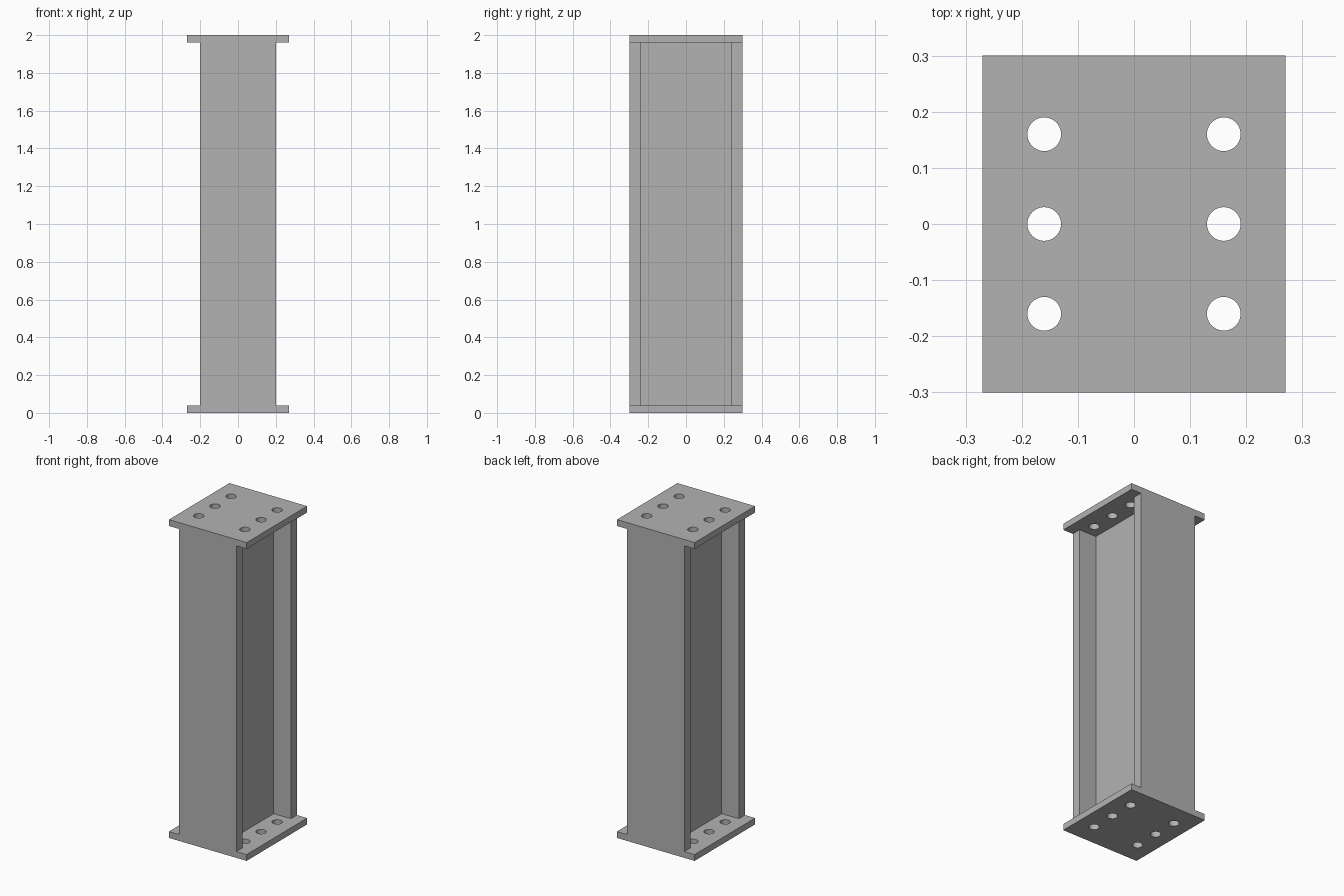
import bpy
import bmesh
from mathutils import Matrix

HEIGHT = 2.0
PLATE = (0.54, 0.60, 0.04)            # end plate size
FLANGE_X, FLANGE_Y, INNER_Y = 0.20, 0.30, 0.24
WEB_X = 0.08
HOLE_X, HOLE_PITCH, HOLE_R = 0.16, 0.16, 0.03

cube = bpy.data.objects.get("Cube")
if cube:
    bpy.data.objects.remove(cube, do_unlink=True)

# Plain grey steel
steel = bpy.data.materials.new("steel grey")
steel.use_nodes = True
grey = (0.45, 0.45, 0.45, 1.0)
steel.diffuse_color = grey
steel.node_tree.nodes["Principled BSDF"].inputs["Base Color"].default_value = grey


def make_object(name, bm):
    bmesh.ops.recalc_face_normals(bm, faces=bm.faces)
    mesh = bpy.data.meshes.new(name)
    bm.to_mesh(mesh)
    bm.free()
    mesh.materials.append(steel)
    obj = bpy.data.objects.new(name, mesh)
    bpy.context.collection.objects.link(obj)
    return obj


def activate(obj):
    bpy.ops.object.select_all(action='DESELECT')
    obj.select_set(True)
    bpy.context.view_layer.objects.active = obj


# Column: I-shaped profile extruded between the end plates
def make_column():
    quarter = [(FLANGE_X, FLANGE_Y), (FLANGE_X, INNER_Y), (WEB_X, INNER_Y)]
    right = quarter + [(x, -y) for x, y in reversed(quarter)]
    outline = right + [(-x, y) for x, y in reversed(right)]
    bm = bmesh.new()
    base = bm.faces.new([bm.verts.new((x, y, PLATE[2])) for x, y in outline])
    result = bmesh.ops.extrude_face_region(bm, geom=[base], use_keep_orig=True)
    top = [v for v in result["geom"] if isinstance(v, bmesh.types.BMVert)]
    bmesh.ops.translate(bm, verts=top, vec=(0, 0, HEIGHT - 2 * PLATE[2]))
    return make_object("i_beam_column", bm)


# End plate: flat slab with two rows of three bolt holes
def make_plate(name, z):
    bm = bmesh.new()
    bmesh.ops.create_cube(bm, size=1, matrix=Matrix.Translation((0, 0, z))
                          @ Matrix.Diagonal((*PLATE, 1)))
    plate = make_object(name, bm)

    bm = bmesh.new()
    for x in (-HOLE_X, HOLE_X):
        for row in (-1, 0, 1):
            bmesh.ops.create_cone(bm, cap_ends=True, segments=40,
                                  radius1=HOLE_R, radius2=HOLE_R, depth=0.2,
                                  matrix=Matrix.Translation((x, row * HOLE_PITCH, z)))
    cutter = make_object("bolt_hole_cutter", bm)
    cutter.hide_render = True

    mod = plate.modifiers.new("bolt holes", 'BOOLEAN')
    mod.operation = 'DIFFERENCE'
    mod.solver = 'EXACT'
    mod.object = cutter
    activate(plate)
    bpy.ops.object.modifier_apply(modifier=mod.name)
    bpy.data.objects.remove(cutter, do_unlink=True)
    bpy.ops.object.shade_smooth_by_angle()
    return plate


make_column()
make_plate("base_plate", PLATE[2] / 2)
make_plate("top_plate", HEIGHT - PLATE[2] / 2)
